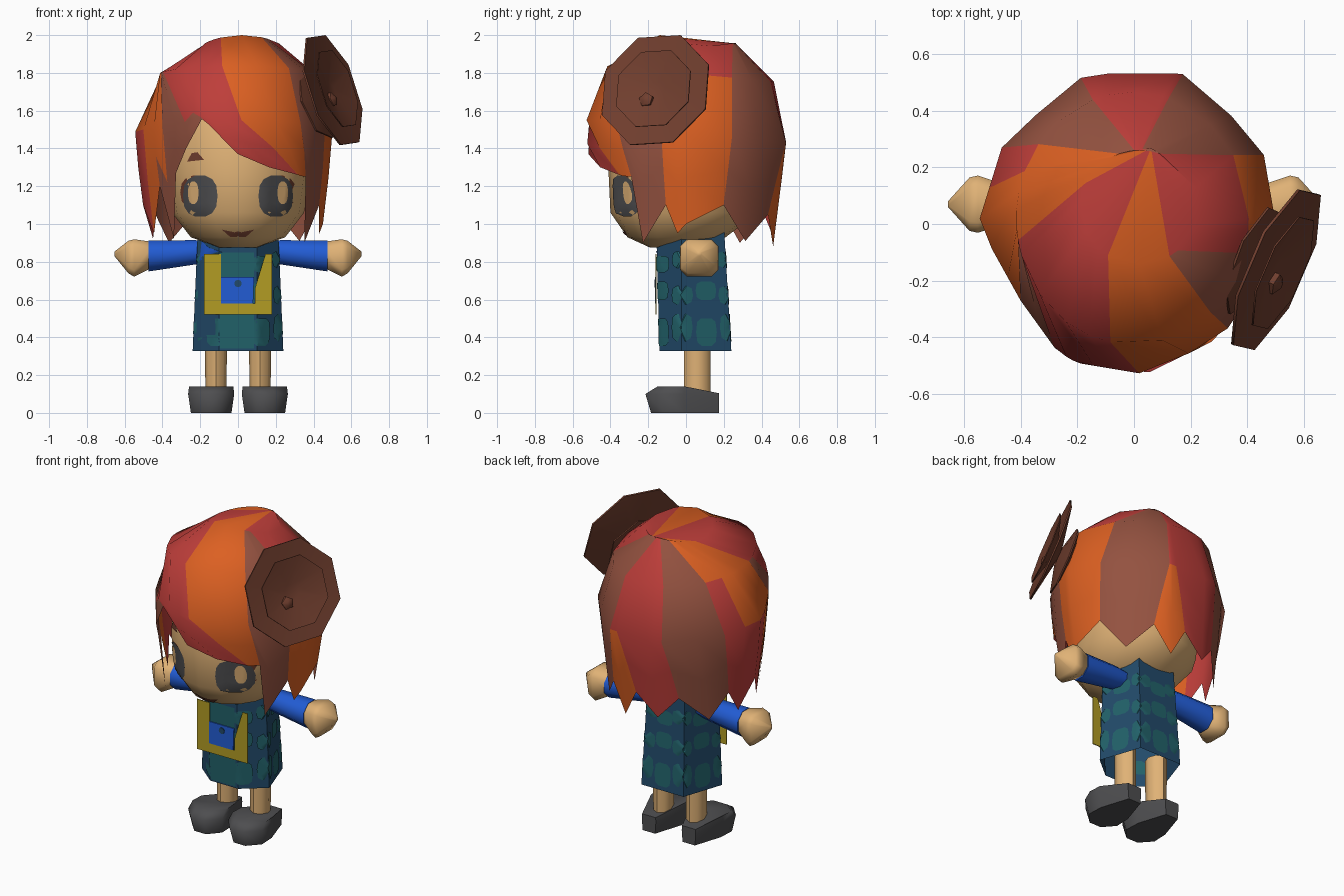
import bpy, bmesh, math
from math import sin, cos, radians, pi
from mathutils import Vector
from mathutils.bvhtree import BVHTree

if "Cube" in bpy.data.objects:
    bpy.data.objects.remove(bpy.data.objects["Cube"])


def material(name, r, g, b):
    m = bpy.data.materials.new(name)
    lin = [((c / 255 + 0.055) / 1.055) ** 2.4 for c in (r, g, b)]
    m.diffuse_color = (*lin, 1)
    m.use_nodes = True
    m.node_tree.nodes["Principled BSDF"].inputs["Base Color"].default_value = m.diffuse_color
    return m


skin = material("skin", 224, 178, 118)
red = material("hair_red", 190, 62, 58)
orange = material("hair_orange", 220, 96, 34)
brown = material("hair_brown", 148, 82, 64)
cocoa = material("flower_brown", 112, 62, 46)
blue = material("sleeve_blue", 34, 92, 212)
navy = material("dress_navy", 34, 74, 106)
teal = material("dress_teal", 34, 98, 106)
yellow = material("apron_yellow", 178, 156, 36)
grey = material("dark_grey", 78, 78, 80)


def make(name, verts, faces, mats, idx=None, angle=30):
    me = bpy.data.meshes.new(name)
    me.from_pydata([tuple(v) for v in verts], [], faces)
    for m in mats:
        me.materials.append(m)
    if idx:
        me.polygons.foreach_set("material_index", idx)
    bm = bmesh.new()
    bm.from_mesh(me)
    bmesh.ops.recalc_face_normals(bm, faces=bm.faces)
    bm.to_mesh(me)
    bm.free()
    ob = bpy.data.objects.new(name, me)
    bpy.context.collection.objects.link(ob)
    bpy.ops.object.select_all(action='DESELECT')
    ob.select_set(True)
    bpy.context.view_layer.objects.active = ob
    if angle:
        bpy.ops.object.shade_smooth_by_angle(angle=radians(angle))
    return ob


def loft(name, rings, mat, caps=True, angle=30):
    n = len(rings[0])
    verts = [p for r in rings for p in r]
    faces = [(k * n + i, k * n + (i + 1) % n, (k + 1) * n + (i + 1) % n, (k + 1) * n + i)
             for k in range(len(rings) - 1) for i in range(n)]
    if caps:
        faces += [tuple(range(n))[::-1], tuple(range(len(verts) - n, len(verts)))]
    return make(name, verts, faces, [mat], angle=angle)


def ellipse(n, cx, cy, rx, ry, z, phase=0):
    a = [phase + 2 * pi * i / n for i in range(n)]
    return [(cx + rx * cos(t), cy + ry * sin(t), z) for t in a]


def tree(ob):
    me = ob.data
    return BVHTree.FromPolygons([v.co for v in me.vertices], [tuple(p.vertices) for p in me.polygons])


def decal(name, bvh, c, d, outline, mat, off):
    """Thin painted patch: an outline projected on a surface along d."""
    c, d = Vector(c), Vector(d)
    right, n, verts, faces = d.cross(Vector((0, 0, 1))), len(outline), [], []
    for s in (0.01, 0.35, 0.7, 1):
        for u, v in outline:
            p = c + right * u * s + Vector((0, 0, v * s)) - d
            hit = bvh.ray_cast(p, d)[0] or bvh.find_nearest(p)[0]
            verts.append(hit - d * off)
    for k in range(3):
        faces += [(k * n + i, k * n + (i + 1) % n, k * n + n + (i + 1) % n, k * n + n + i) for i in range(n)]
    return make(name, verts, faces + [tuple(range(n))], [mat])


def oval(rx, rz, n=14, power=0.8):
    pts = [(cos(2 * pi * i / n), sin(2 * pi * i / n)) for i in range(n)]
    return [(rx * math.copysign(abs(x) ** power, x), rz * math.copysign(abs(y) ** power, y)) for x, y in pts]


# Head: (z, centre y, half width, half depth)
head = loft("head", [ellipse(16, 0, cy, rx, ry, z) for z, cy, rx, ry in (
    (0.875, -0.08, 0.10, 0.11), (0.93, -0.05, 0.25, 0.26), (1.06, -0.01, 0.35, 0.39), (1.27, -0.01, 0.38, 0.40),
    (1.5, 0, 0.38, 0.40), (1.7, 0.02, 0.30, 0.32), (1.84, 0.05, 0.12, 0.14))], skin, angle=60)
face = tree(head)

# Eyes, mouth and brow
fwd = (0, 1, 0)
for side, s in (("left", -1), ("right", 1)):
    decal(side + "_lash", face, (s * 0.212, 0, 1.168), fwd, oval(0.094, 0.090), cocoa, 0.002)
    decal(side + "_eye", face, (s * 0.2, 0, 1.148), fwd, oval(0.092, 0.11), grey, 0.006)
    decal(side + "_eye_shine", face, (s * 0.237, 0, 1.165), fwd, oval(0.028, 0.06), skin, 0.0095)
decal("mouth", face, (0, 0, 0.952), fwd, [(-.085, .018), (-.03, 0), (0, .01), (.03, 0), (.085, .018),
                                        (.04, -.022), (-.04, -.022)], cocoa, 0.006)
decal("brow", face, (-0.225, 0, 1.35), fwd, [(-.045, -.02), (.045, -.01), (.01, .03), (-.02, .025)], cocoa, 0.006)

# Hair columns: angle at the widest ring, at the hem, hem height, angles at the two upper rings, band colours
columns = [(0, 0, 1.0, 20, 0, "RROOO"), (28, 25, 1.10, 70, 30, "BBBBB"), (48, 44, 0.91, 80, 48, "BBBBB"),
           (72, 64, 1.05, 88, 72, "RRROO"), (74, 77, 0.88, 89, 75, "RRROO"), (77, 88, 1.05, 92, 90, "RRRRR"),
           (100, 105, 0.92, 93, 102, "RRRRR"), (110, 120, 1.05, 95, 110, "BBBBB"),
           (132, 142, 0.90, 100, 130, "BBBBB"), (150, 156, 1.06, 110, 144, "OORRR"),
           (166, 166, 0.92, 120, 158, "OOORR"), (178, 178, 1.1, 135, 168, "OOORR"),
           (190, 190, 0.95, 142, 176, "OOOOO"), (203, 205, 1.2, 150, 185, "OOOOB"),
           (214, 217, 0.92, 155, 190, "RRBBB"), (228, 226, 1.27, 160, 192, "RRBBB"),
           (237, 238, 1.40, 175, 197, "RRRBB"), (243, 249, 1.56, 205, 217, "RRRRR"),
           (254, 270, 1.37, 215, 235, "RRRRR"), (262, 290, 1.30, 226, 248, "RRRRR"),
           (272, 312, 1.26, 238, 259, "OOOOO"), (293, 314, 1.255, 270, 285, "OOOOO"),
           (312, 321, 1.25, 300, 312, "RBBBB"), (330, 327, 0.90, 303, 330, "RBBBB"),
           (344, 346, 1.10, 310, 344, "RROOO"), (354, 354, 0.95, 340, 354, "RROOO")]
plan = [(.5, 0), (.45, .29), (.17, .53), (-.17, .53), (-.46, .29), (-.55, 0), (-.40, -.27), (-.27, -.45),
        (-.2, -.49), (.04, -.53), (.31, -.40), (.44, -.2)]


def plan_point(t):
    """Where a ray from the middle at angle t meets the widest outline."""
    d = Vector((cos(t), sin(t)))
    for p, q in zip(plan, plan[1:] + plan[:1]):
        p, e = Vector(p), Vector(q) - Vector(p)
        den = d.cross(e)
        r, u = p.cross(e) / den, p.cross(d) / den
        if r > 0 and -1e-5 <= u <= 1.00001:
            return d * r


def hair_column(c, e, hem, a, b):
    a, b, c, e = (radians(v) for v in (a, b, c, e))
    zc = max(1.49 - 0.06 * sin(c), hem + 0.03)
    pts = [(0.02 + 0.21 * cos(a), 0.06 + 0.2 * sin(a), 1.98 - 0.02 * sin(a) - 0.035 * cos(a) ** 2),
           (-0.005 + 0.41 * cos(b), 0.02 + 0.445 * sin(b), 1.795 - 0.04 * sin(b))]
    for t, z in ((c, zc), ((c + e) / 2, (zc + hem) / 2), (e, hem)):
        p = plan_point(t) * (1 - 0.24 * max(0, 1.42 - z))
        pts.append((p.x, p.y, z))
    return pts


verts, faces, idx = [(0.06, 0.268, 1.955)], [], []
for col in columns:
    verts += hair_column(*col[:5])
for i, col in enumerate(columns):
    p, q = 1 + 5 * i, 1 + 5 * ((i + 1) % len(columns))
    faces.append((0, p, q))
    faces += [(p + k, p + k + 1, q + k + 1, q + k) for k in range(4)]
    idx += ["ROB".index(b) for b in col[5]]
make("hair", verts, faces, [red, orange, brown], idx, angle=50)

# Flower: two shallow eight-sided dishes, a centre nub and a smaller dish behind
normal = Vector((1, -0.45, 0.35)).normalized()
turn = normal.to_track_quat('Z', 'Y')
spot = Vector((0.505, -0.163, 1.71))


def flower_part(name, rings, n, mat, shift=(0, 0, 0)):
    c = spot + Vector(shift)
    loft(name, [[c + turn @ Vector(p) for p in ellipse(n, 0, 0, r, r, z, pi / 8 + 0.06)] for r, z in rings],
         mat, angle=50)


flower_part("flower_outer", [(0.06, -0.06), (0.322, -0.01), (0.322, 0.0), (0.06, -0.03)], 8, cocoa)
flower_part("flower_inner", [(0.05, -0.03), (0.225, 0.02), (0.225, 0.026), (0.05, -0.015)], 8, cocoa)
flower_part("flower_nub", [(0.04, -0.02), (0.04, 0.0), (0.015, 0.015)], 5, cocoa, (0, -0.05, -0.05))
flower_part("flower_back", [(0.05, -0.13), (0.21, -0.10), (0.21, -0.092), (0.05, -0.05)], 7, cocoa, (0, 0, -0.03))

# Six-sided dress with teal spots


def dress_ring(half, z, tilt):
    pts = half + [(-x, y) for x, y in reversed(half)]
    return [(x, y, z + tilt * y / 0.2) for x, y in pts]


dress = loft("dress", [dress_ring([(.1, -.14), (.24, -.025), (.15, .24)], 0.328, 0),
                       dress_ring([(.1, -.155), (.215, -.025), (.13, .2)], 0.93, 0.07)], navy, caps=False)
cloth = tree(dress)
for row, (z, rz) in enumerate(((0.44, 0.075), (0.635, 0.05), (0.80, 0.045))):
    for i in range(1, 10):
        t = radians(270 + 36 * i)
        decal("dress_spot", cloth, (0, 0.045, z + 0.012 * (-1) ** (i + row)), (-cos(t), -sin(t), 0),
              oval(0.058, rz, 10, 0.6), teal, 0.004)
decal("dress_front_panel", cloth, (0, 0.04, 0.6), fwd, [(-.095, -.26), (.085, -.26), (.085, .25), (-.095, .25)],
      teal, 0.004)
decal("shoulder_patch", cloth, (-0.155, 0.04, 0.875), fwd, [(-.05, -.07), (.07, -.025), (.05, .045), (-.05, .045)],
      blue, 0.006)


# Apron frame and pocket
def plate(name, pts, y, mat):
    loft(name, [[(x, y + d, z) for x, z in pts] for d in (0.0, 0.006)], mat, angle=0)


plate("apron", [(-.18, .52), (.18, .52), (.18, .84), (.145, .84), (.09, .66), (.09, .58), (-.09, .58),
                (-.09, .84), (-.18, .84)], -0.162, yellow)
plate("apron_pocket", [(-.09, .58), (.08, .58), (.085, .72), (-.09, .72)], -0.164, blue)
plate("pocket_button", [(0.02 * cos(i * pi / 4), 0.685 + 0.02 * sin(i * pi / 4)) for i in range(8)], -0.168, navy)


# Arms, legs and shoes on both sides
def arm_ring(s, x, cz, ry, rz, power=1.0):
    pts = [(cos(i * pi / 4 + pi / 8), sin(i * pi / 4 + pi / 8)) for i in range(8)]
    return [(s * x, 0.07 + ry * math.copysign(abs(u) ** power, u), cz + rz * math.copysign(abs(v) ** power, v))
            for u, v in pts]


foot = [(-.05, .175), (.05, .175), (.117, -.01), (.122, -.13), (.045, -.215), (-.05, -.215), (-.122, -.13),
        (-.117, -.01)]
for side, s in (("left", -1), ("right", 1)):
    loft(side + "_sleeve", [arm_ring(s, 0.12, 0.855, 0.06, 0.055), arm_ring(s, 0.23, 0.85, 0.075, 0.07),
                            arm_ring(s, 0.475, 0.83, 0.09, 0.088)], blue, angle=50)
    loft(side + "_hand", [arm_ring(s, 0.465, 0.835, 0.078, 0.078), arm_ring(s, 0.55, 0.82, 0.105, 0.103, 0.5),
                          arm_ring(s, 0.58, 0.825, 0.098, 0.09, 0.5), arm_ring(s, 0.655, 0.842, 0.012, 0.012)],
         skin, angle=65)
    loft(side + "_leg", [ellipse(8, s * 0.117, 0.06, r, 0.07, z) for z, r in ((0.1, 0.055), (0.42, 0.06))],
         skin, angle=50)
    shoe = []
    for scale, toe, heights in ((0.88, 0.86, (0, 0)), (1.0, 1.0, (0.075, 0.10)), (0.96, 0.7, (0.105, 0.14))):
        shoe.append([(s * (0.142 + x * scale), y * (toe if y < 0 else 1),
                      heights[1] + (heights[0] - heights[1]) * max(0, y) / 0.17) for x, y in foot])
    loft(side + "_shoe", shoe, grey, angle=60)
